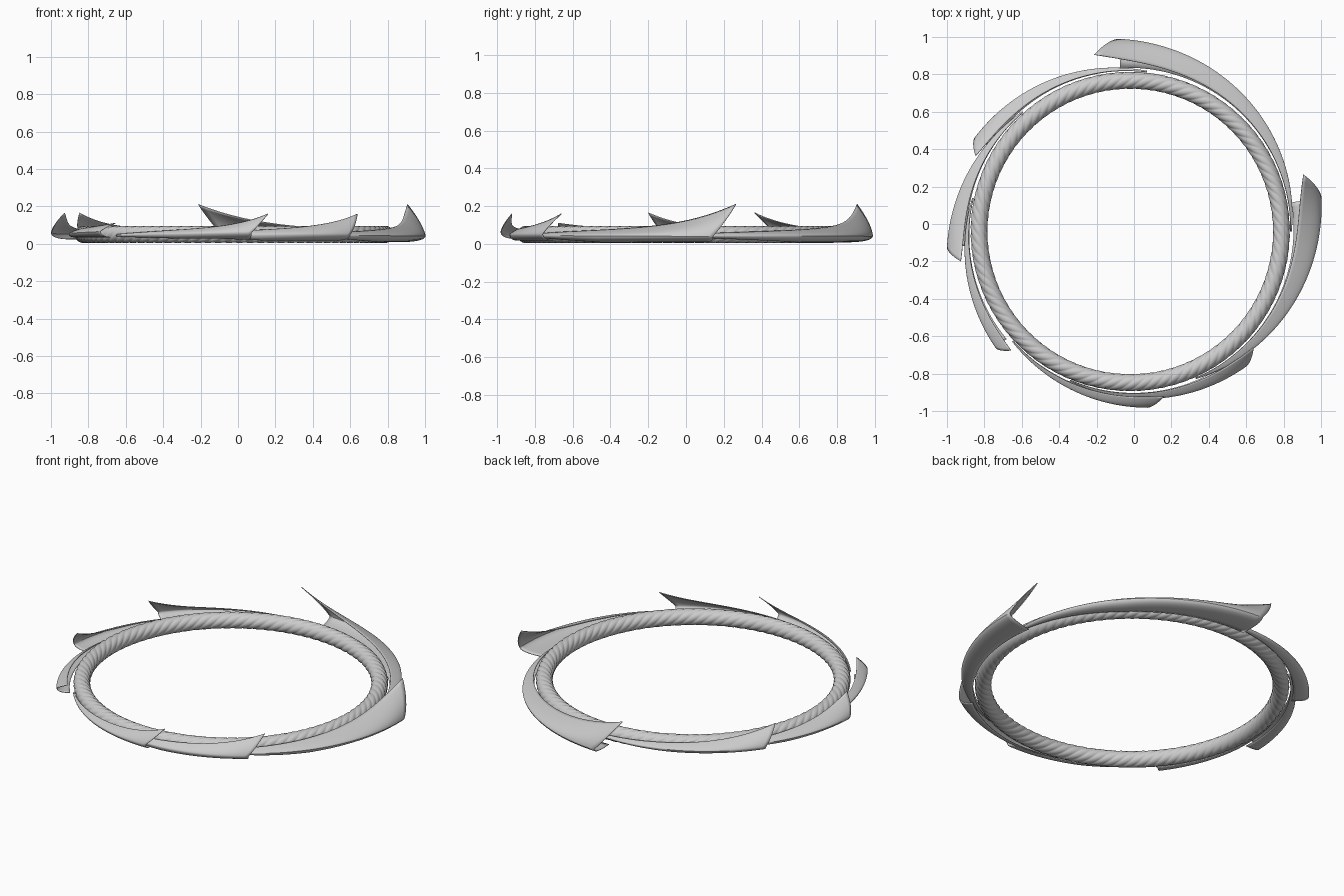
import bpy, bmesh
from math import sin, cos, pi, radians, sqrt
from mathutils import Vector

if "Cube" in bpy.data.objects:
    bpy.data.objects.remove(bpy.data.objects["Cube"])

CX, CY = -0.02, -0.04          # shared centre of ring and blades


def grid_object(name, rows, closed=False, thickness=0.0):
    """Skin a grid of points into a smooth surface."""
    bm = bmesh.new()
    vs = [[bm.verts.new(p) for p in row] for row in rows]
    n, m = len(vs), len(vs[0])
    for i in range(n if closed else n - 1):
        for j in range(m if closed else m - 1):
            a, b = vs[i], vs[(i + 1) % n]
            bm.faces.new((a[j], b[j], b[(j + 1) % m], a[(j + 1) % m]))
    bmesh.ops.recalc_face_normals(bm, faces=bm.faces)
    me = bpy.data.meshes.new(name)
    bm.to_mesh(me)
    bm.free()
    ob = bpy.data.objects.new(name, me)
    bpy.context.collection.objects.link(ob)
    if thickness:
        mod = ob.modifiers.new("thickness", "SOLIDIFY")
        mod.thickness = thickness
        mod.offset = 0
    bpy.ops.object.select_all(action="DESELECT")
    ob.select_set(True)
    bpy.context.view_layer.objects.active = ob
    bpy.ops.object.shade_smooth_by_angle(angle=radians(40))
    return ob


def polar(r, a, z):
    return (CX + r * cos(a), CY + r * sin(a), z)


# Twisted rope ring: strands wind helically around the tube
STRANDS, TURNS = 6, 15
rows = []
for i in range(720):
    a = 2 * pi * i / 720
    row = []
    for j in range(48):
        p = 2 * pi * j / 48
        r = 0.041 + 0.0045 * sqrt(abs(sin(STRANDS / 2 * (p - TURNS * a))))
        row.append(polar(0.808 + r * cos(p), a, 0.05 + r * sin(p)))
    rows.append(row)
grid_object("rope_ring", rows, closed=True)


# Curled blades: J-shaped section that widens and lifts towards its tip
def quad(a, b, c, u):
    return a * (1 - u) ** 2 + b * 2 * u * (1 - u) + c * u * u


def blade(name, start, end, slant, r_out, r_lip, height, base):
    rows = []
    for i in range(49):
        t = i / 48
        ro = 0.862 + (r_out - 0.862) * t ** 1.1
        rl = 0.856 + 0.03 * t + (r_lip - 0.886) * t ** 8
        rb = 0.856 + 0.02 * t
        zl = 0.05 + 0.05 * t + (height - 0.10) * t ** 6
        zb = 0.04 + (base - 0.04) * min(1, t * 2)
        zo = 0.045 + (base + 0.03 - 0.045) * t
        bottom, outer, lip = Vector((rb, zb)), Vector((ro, zo)), Vector((rl, zl))
        pts = [quad(bottom, Vector((ro - 0.01 * t, zb)), outer, k / 8) for k in range(8)]
        knee = Vector((ro, zo + 0.35 * (zl - zo)))
        pts += [quad(outer, knee, lip, k / 12) for k in range(13)]
        row = []
        for p in pts:
            s = max(0.0, (p.y - zo) / max(zl - zo, 1e-4))
            a = start + (end - slant * (1 - s) - start) * t
            row.append(polar(p.x, radians(a), p.y))
        rows.append(row)
    grid_object(name, rows, thickness=0.004)


# name, start, end, end slant, outer radius, lip radius, lip height, floor height
for spec in [
    ("blade_back", 0, 101.5, 8, 1.03, 0.965, 0.21, 0.01),
    ("blade_right", -66, 18.2, 8, 1.037, 0.975, 0.21, 0.01),
    ("blade_front_right", -112, -43.2, 6, 0.95, 0.905, 0.16, 0.02),
    ("blade_front", -137, -78.4, 6, 0.945, 0.90, 0.16, 0.03),
    ("blade_front_left", 168, 225, 4, 0.95, 0.90, 0.11, 0.035),
    ("blade_left", 132, 190, 5, 0.982, 0.92, 0.165, 0.025),
    ("blade_back_left", 84, 154, 5, 0.97, 0.92, 0.165, 0.03),
]:
    blade(*spec)
